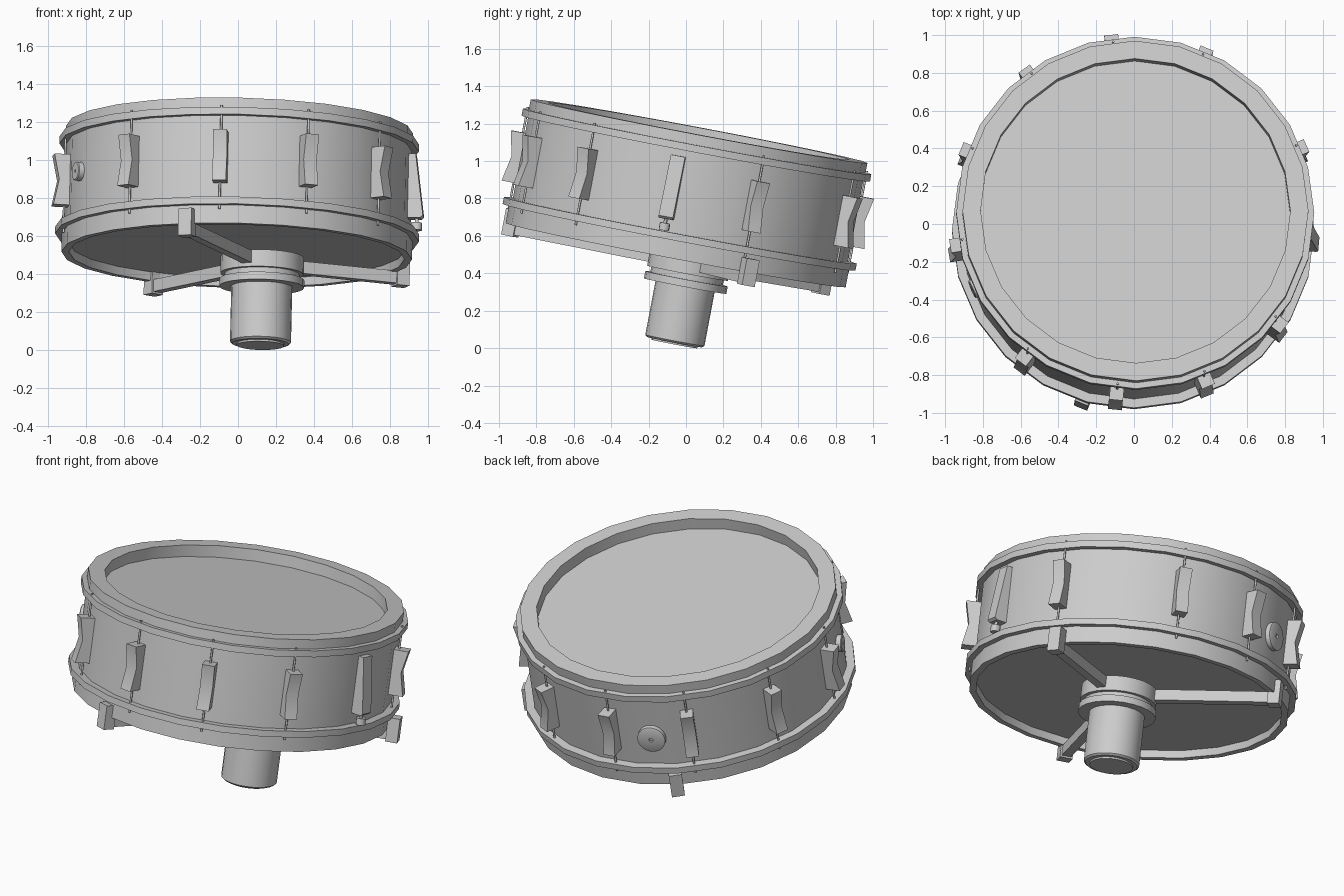
import bpy, bmesh
from math import radians, atan2, hypot
from mathutils import Matrix, Vector

if "Cube" in bpy.data.objects:
    bpy.data.objects.remove(bpy.data.objects["Cube"])

grey = bpy.data.materials.new("plain_grey")
grey.use_nodes = True
grey.diffuse_color = (0.61, 0.61, 0.61, 1)
grey.node_tree.nodes["Principled BSDF"].inputs["Base Color"].default_value = (0.61, 0.61, 0.61, 1)

# Drum frame: origin at the centre of the top rim, axis leaning backwards
TILT = (Matrix.Translation((0.008, 0.07, 1.16))
        @ Matrix.Rotation(radians(1.3), 4, 'Y') @ Matrix.Rotation(radians(-10.7), 4, 'X'))


def finish(name, bm, local=Matrix()):
    bmesh.ops.remove_doubles(bm, verts=bm.verts, dist=1e-5)
    bmesh.ops.recalc_face_normals(bm, faces=bm.faces)
    me = bpy.data.meshes.new(name)
    bm.to_mesh(me)
    bm.free()
    me.materials.append(grey)
    ob = bpy.data.objects.new(name, me)
    bpy.context.collection.objects.link(ob)
    ob.matrix_world = TILT @ local
    bpy.ops.object.select_all(action='DESELECT')
    ob.select_set(True)
    bpy.context.view_layer.objects.active = ob
    bpy.ops.object.shade_smooth_by_angle(angle=radians(30))


def lathe(name, profile, local=Matrix(), steps=24, closed=False):
    """Turn a (radius, height) profile around the local z axis."""
    bm = bmesh.new()
    vs = [bm.verts.new((r, 0, z)) for r, z in profile]
    pairs = list(zip(vs, vs[1:])) + ([(vs[-1], vs[0])] if closed else [])
    edges = [bm.edges.new(p) for p in pairs]
    bmesh.ops.spin(bm, geom=vs + edges, cent=(0, 0, 0), axis=(0, 0, 1),
                   angle=radians(360), steps=steps, use_merge=True)
    finish(name, bm, local)


def extrude(name, profile, width, local=Matrix()):
    """Extrude an (x, z) outline symmetrically along local y."""
    bm = bmesh.new()
    face = bm.faces.new([bm.verts.new((x, -width / 2, z)) for x, z in profile])
    new = bmesh.ops.extrude_face_region(bm, geom=[face])["geom"]
    moved = [v for v in new if isinstance(v, bmesh.types.BMVert)]
    bmesh.ops.translate(bm, verts=moved, vec=(0, width, 0))
    finish(name, bm, local)


def rect(x0, x1, z0, z1):
    return [(x0, z0), (x1, z0), (x1, z1), (x0, z1)]


def around(deg):
    return Matrix.Rotation(radians(deg), 4, 'Z')


def rod(name, deg, radius, r, z0, z1):
    local = around(deg) @ Matrix.Translation((radius, 0, 0))
    lathe(name, [(0, z0), (r, z0), (r, z1), (0, z1)], local, 12)


# Shell, heads and hoops
lathe("shell", [(0.912, -0.63), (0.912, -0.03)])
lathe("top_head", [(0, -0.07), (0.86, -0.07)])
lathe("bottom_head", [(0, -0.63), (0.9, -0.63)])
lathe("top_hoop", [(0.82, -0.08), (0.82, 0), (0.916, 0), (0.916, -0.056),
                   (0.948, -0.056), (0.948, -0.095), (0.87, -0.095)], closed=True)
lathe("bottom_hoop", [(0.88, -0.54), (0.96, -0.54), (0.96, -0.578), (0.925, -0.578),
                      (0.925, -0.675), (0.885, -0.675)], closed=True)

# Tension lugs with a waisted outer face, and their rods
LUG = [(0.89, -0.185), (0.99, -0.185), (0.962, -0.32), (0.99, -0.457), (0.89, -0.457)]
for i, deg in enumerate((23, 67, 97, 126, 158, 189, 232, 264, 293, 323)):
    extrude(f"lug_{i + 1}", LUG, 0.074, around(deg))
    rod(f"tension_rod_{i + 1}", deg, 0.928, 0.006, -0.6, -0.045)

# Strainer: wedge box, short rod and knob
extrude("strainer", [(0.89, -0.13), (0.94, -0.13), (0.985, -0.46), (0.97, -0.473), (0.89, -0.473)],
        0.078, around(354.5))
rod("strainer_rod", 354.5, 0.95, 0.01, -0.5, -0.47)
rod("strainer_knob", 354.5, 0.95, 0.028, -0.535, -0.495)

# Round fittings on the shell: a disc with a small centre hole
for name, deg, size, height in (("round_badge", 112, 0.082, -0.36), ("vent", 203, 0.05, -0.31)):
    local = (around(deg) @ Matrix.Translation((0.89, 0, height))
             @ Matrix.Rotation(radians(90), 4, 'Y'))
    lathe(name, [(size, 0), (size, 0.042), (size * 0.9, 0.046), (size * 0.15, 0.046),
                 (size * 0.15, 0.035), (0, 0.035)], local)

# Stand post with stacked collars
POST = Vector((0.136, 0.08))
lathe("post", [(0, -1.14), (0.125, -1.14), (0.125, -1.13), (0.15, -1.13), (0.161, -1.12),
               (0.161, -0.825), (0.224, -0.825), (0.224, -0.785), (0.197, -0.785),
               (0.197, -0.755), (0.22, -0.755), (0.22, -0.665), (0, -0.665)],
      Matrix.Translation((POST.x, POST.y, 0)))

# Basket arms reaching from the post to feet gripping the lower hoop
for name, foot in (("front", (-0.265, -0.89)), ("side", (0.868, 0.395)), ("back", (-0.435, 0.80))):
    d = Vector(foot) - POST
    reach = hypot(d.x, d.y)
    local = Matrix.Translation((POST.x, POST.y, 0)) @ Matrix.Rotation(atan2(d.y, d.x), 4, 'Z')
    extrude(name + "_arm", rect(0.1, reach, -0.735, -0.67), 0.055, local)
    extrude(name + "_foot", rect(reach - 0.035, reach + 0.035, -0.745, -0.60), 0.075, local)
